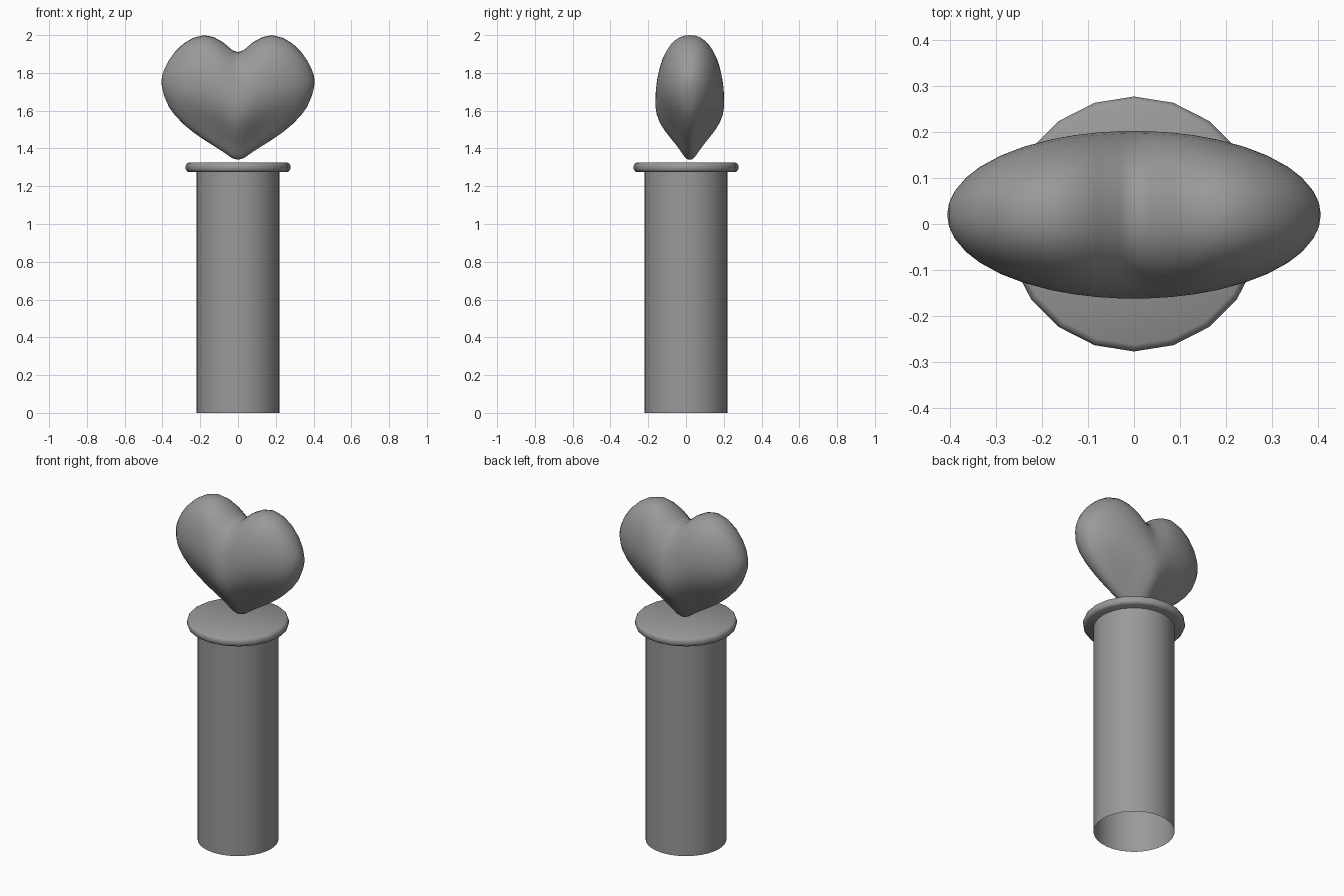
import bpy, bmesh, math

cube = bpy.data.objects.get("Cube")
if cube:
    bpy.data.objects.remove(cube, do_unlink=True)

grey = bpy.data.materials.new("stone grey")
grey.use_nodes = True
GREY = (0.32, 0.32, 0.32, 1)
grey.diffuse_color = GREY
grey.node_tree.nodes["Principled BSDF"].inputs["Base Color"].default_value = GREY


def finish(name, bm):
    """Turn a bmesh into a smooth-shaded grey object."""
    bmesh.ops.recalc_face_normals(bm, faces=bm.faces)
    mesh = bpy.data.meshes.new(name)
    bm.to_mesh(mesh)
    bm.free()
    mesh.materials.append(grey)
    obj = bpy.data.objects.new(name, mesh)
    bpy.context.collection.objects.link(obj)
    bpy.ops.object.select_all(action="DESELECT")
    obj.select_set(True)
    bpy.context.view_layer.objects.active = obj
    bpy.ops.object.shade_smooth_by_angle(angle=math.radians(40))
    return obj


def loft(bm, rings):
    """Join closed rings of points with quads and return their vertices."""
    rows = [[bm.verts.new(p) for p in ring] for ring in rings]
    for a, b in zip(rows, rows[1:]):
        for i in range(len(a)):
            j = (i + 1) % len(a)
            bm.faces.new((a[i], a[j], b[j], b[i]))
    return rows


def lathe(profile, sides):
    """Rings around z for a list of (radius, height) points."""
    steps = [math.tau * i / sides for i in range(sides)]
    return [[(r * math.sin(a), r * math.cos(a), z) for a in steps]
            for r, z in profile]


# Pillar shaft, open at both ends
bm = bmesh.new()
loft(bm, lathe([(0.22, 0), (0.22, 1.285)], 32))
finish("pillar_shaft", bm)

# Round top plate with a softened rim
bm = bmesh.new()
rim = [(0.262, 1.275), (0.272, 1.281), (0.277, 1.292),
       (0.277, 1.308), (0.272, 1.319), (0.262, 1.325)]
rows = loft(bm, lathe(rim, 20))
bm.faces.new(rows[0])
bm.faces.new(rows[-1])
finish("top_plate", bm)

# Heart: upright teardrop slices (x, bottom, top), mirrored across x
HALF_WIDTH, HALF_DEPTH, CENTRE_Y, SIDES = 0.406, 0.185, 0.02, 40
slices = [(0, 1.34, 1.91), (0.03, 1.348, 1.92), (0.08, 1.383, 1.963),
          (0.13, 1.415, 1.99), (0.18, 1.446, 2.0), (0.24, 1.488, 1.985),
          (0.29, 1.53, 1.954), (0.335, 1.577, 1.91), (0.365, 1.619, 1.868),
          (0.39, 1.675, 1.82), (0.402, 1.72, 1.785)]
slices = [(-x, b, t) for x, b, t in slices[:0:-1]] + slices


def heart_ring(x, bottom, top):
    round_off = 1 - (x / HALF_WIDTH) ** 2
    depth = HALF_DEPTH * math.sqrt(round_off)
    ring = []
    for i in range(SIDES):
        a = math.tau * i / SIDES
        t = (1 - math.cos(a)) / 2
        taper = 1 - 0.6 * round_off * math.exp(-(t / 0.26) ** 2)
        y = math.copysign(abs(math.sin(a)) ** 0.9, math.sin(a)) * depth * taper
        ring.append((x, CENTRE_Y + y, bottom + (top - bottom) * t))
    return ring


bm = bmesh.new()
rows = loft(bm, [heart_ring(*s) for s in slices])
for row, side in ((rows[0], -1), (rows[-1], 1)):
    tip = bm.verts.new((side * HALF_WIDTH, CENTRE_Y, 1.752))
    for i in range(SIDES):
        bm.faces.new((row[i], row[(i + 1) % SIDES], tip))
heart = finish("heart", bm)
heart.data.polygons.foreach_set("use_smooth", [True] * len(heart.data.polygons))
bpy.ops.object.shade_smooth()
